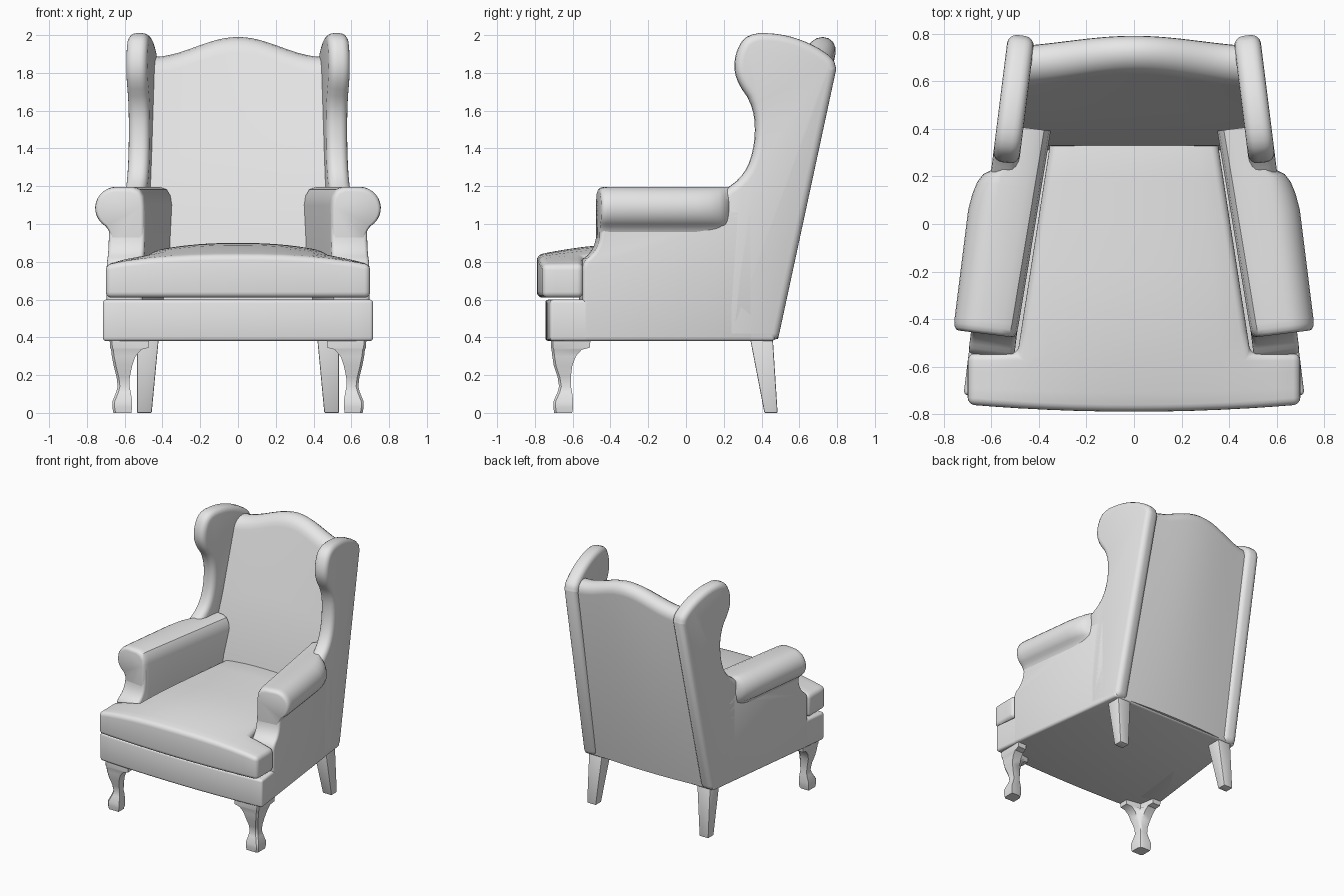
import bpy, bmesh, math

cube = bpy.data.objects.get("Cube")
if cube:
    bpy.data.objects.remove(cube, do_unlink=True)

GREY = 0.8
fabric = bpy.data.materials.new("light_grey")
fabric.use_nodes = True
fabric.diffuse_color = (GREY, GREY, GREY, 1)
for node in fabric.node_tree.nodes:
    if node.type == 'BSDF_PRINCIPLED':
        node.inputs["Base Color"].default_value = (GREY, GREY, GREY, 1)


def finish(bm, name, bevel=0, segments=4, mirror=False):
    """Round the sharp edges, then make a smooth-shaded object."""
    bmesh.ops.recalc_face_normals(bm, faces=bm.faces)
    if bevel:
        sharp = [e for e in bm.edges if e.calc_face_angle(0) > math.radians(50)]
        bmesh.ops.bevel(bm, geom=sharp, offset=bevel, offset_type='OFFSET',
                        segments=segments, profile=0.5, affect='EDGES',
                        clamp_overlap=False)
    mesh = bpy.data.meshes.new(name)
    bm.to_mesh(mesh)
    bm.free()
    mesh.materials.append(fabric)
    obj = bpy.data.objects.new(name, mesh)
    bpy.context.collection.objects.link(obj)
    bpy.ops.object.select_all(action='DESELECT')
    obj.select_set(True)
    bpy.context.view_layer.objects.active = obj
    bpy.ops.object.shade_smooth_by_angle(angle=math.radians(35))
    if mirror:
        obj.modifiers.new("mirror", 'MIRROR').use_mirror_merge = False
    return obj


def loft(rings):
    """Closed rings of points joined in order, with both ends capped."""
    bm = bmesh.new()
    loops = [[bm.verts.new(p) for p in ring] for ring in rings]
    n = len(loops[0])
    for a, b in zip(loops, loops[1:]):
        for i in range(n):
            j = (i + 1) % n
            bm.faces.new((a[i], a[j], b[j], b[i]))
    bm.faces.new(loops[0])
    bm.faces.new(loops[-1])
    return bm


def smooth(points, rounds=2):
    """Corner cutting on an open path, ends kept."""
    for _ in range(rounds):
        cut = [points[0]]
        for (a, b), (c, d) in zip(points, points[1:]):
            cut += [(a * .75 + c * .25, b * .75 + d * .25),
                    (a * .25 + c * .75, b * .25 + d * .75)]
        points = cut + [points[-1]]
    return points


def side(offset, along, z):
    """Point measured from the outer side plane, which splays to the front."""
    return (0.53 + 0.125 * (0.78 - along) + offset, along + 0.125 * offset, z)


def panel(outline, thickness, skin):
    return loft([[side(o, v, z) for v, z in outline] for o in (skin, -thickness)])


# Wings: one tall side panel each, straight at the back and curved in front
wing_front = smooth([(0.80, 1.82), (0.785, 1.88), (0.66, 1.96), (0.50, 2.01),
                     (0.33, 2.01), (0.265, 1.90), (0.265, 1.77), (0.37, 1.62),
                     (0.375, 1.42), (0.32, 1.26), (0.20, 1.17)])
finish(panel([(0.49, 0.38)] + wing_front + [(0.20, 0.38)], 0.11, 0.002),
       "side_wings", 0.04, mirror=True)

# Lower arm panels with a curved front edge
arm_front = smooth([(-0.45, 1.08), (-0.45, 0.93), (-0.48, 0.85),
                    (-0.545, 0.80), (-0.545, 0.72)])
finish(panel([(0.36, 0.38), (0.36, 1.08)] + arm_front + [(-0.545, 0.38)],
             0.19, 0.002), "arm_panels", 0.02, 3, mirror=True)


# Rolled arms: one cross-section swept back and blended into the wing
def arm_ring(along, bulge, shrink):
    inner = -0.19 - 0.04 * (along + 0.45)
    section = [(inner, 0.75), (inner, 1.10), (inner + 0.008, 1.15),
               (inner + 0.028, 1.183), (inner + 0.065, 1.197)]
    for k in range(13):
        a = math.radians(90 - 12.5 * k)
        section.append((-0.035 + 0.112 * math.cos(a), 1.085 + 0.112 * math.sin(a)))
    section += [(0.005, 0.965), (-0.01, 0.93), (-0.02, 0.75)]
    ring = []
    for o, z in section:
        if o > -0.06:
            o = -0.06 + (o + 0.06) * bulge
        ring.append(side(-0.06 + (o + 0.06) * shrink, along,
                         1.03 + (z - 1.03) * shrink))
    return ring


arm_stations = [(-0.455, 1, 0.84), (-0.451, 1, 0.91), (-0.442, 1, 0.96),
                (-0.425, 1, 0.99), (-0.40, 1, 1), (-0.15, 1, 1), (0.05, 1, 1),
                (0.12, 0.93, 1), (0.17, 0.83, 1), (0.205, 0.68, 1),
                (0.23, 0.42, 1), (0.26, 0.35, 1), (0.42, 0.3, 1)]
finish(loft([arm_ring(*s) for s in arm_stations]), "rolled_arms", mirror=True)

# Seat base: tapered box with a gently bowed front
base_outline = [(0.57, 0.47), (-0.57, 0.47)]
for k in range(-8, 9):
    base_outline.append((0.7175 * k / 8, -0.745 + 0.025 * (k / 8) ** 2))
finish(loft([[(x, y, z) for x, y in base_outline] for z in (0.38, 0.60)]),
       "seat_base", 0.018, 3)


# T-shaped cushion with a crowned top
def cushion_point(row_y, k):
    inner = 0.49 - 0.155 * max(0, row_y + 0.545)
    if abs(k) <= 4:
        x = k / 4 * inner
    else:
        x = math.copysign(inner + (abs(k) - 4) / 2 * (0.70 - inner), k)
    forward = max(0, min(1, (-0.545 - row_y) / 0.245))
    y = row_y + 0.03 * forward * (x / 0.7) ** 2
    rise = 1 - 0.55 * (max(0, -0.2 - y) / 0.59) ** 2
    return x, y, 0.785 + 0.115 * rise * (1 - (abs(x) / 0.7) ** 2.3)


bm = bmesh.new()
rows = [-0.79, -0.71, -0.63, -0.545, -0.45, -0.32, -0.18, 0, 0.18, 0.36]
cells, border = [], set()
for r in range(len(rows) - 1):
    reach = 6 if r < 3 else 4
    for k in range(-reach, reach):
        cell = [(r, k), (r, k + 1), (r + 1, k + 1), (r + 1, k)]
        cells.append(cell)
        border |= set(zip(cell, cell[1:] + cell[:1]))
top, bottom = {}, {}
for key in {c for cell in cells for c in cell}:
    x, y, z = cushion_point(rows[key[0]], key[1])
    top[key] = bm.verts.new((x, y, z))
    bottom[key] = bm.verts.new((x, y, 0.61))
for cell in cells:
    bm.faces.new([top[c] for c in cell])
    bm.faces.new([bottom[c] for c in reversed(cell)])
for a, b in border:
    if (b, a) not in border:
        bm.faces.new((top[b], top[a], bottom[a], bottom[b]))
finish(bm, "seat_cushion", 0.03)


# Backrest: leaning, tapered slab with a humped, rounded top
def back_ring(x):
    crest = 1.885 + 0.0525 * (1 + math.cos(math.pi * min(1, abs(x) / 0.45)))
    bow = -0.02 * (x / 0.45) ** 2
    shoulder = crest - 0.085
    front = 0.33 + 0.3 * (shoulder - 0.9)
    rear = 0.487 + 0.2 * (shoulder - 0.38)
    ring = [(x, 0.30, 0.39), (x, 0.33, 0.9), (x, 0.33 + 0.15 * (shoulder - 0.9),
                                             (shoulder + 0.9) / 2)]
    ring[2] = (x, (0.33 + front) / 2, (shoulder + 0.9) / 2)
    for k in range(9):
        a = math.pi * (1 - k / 8)
        ring.append((x, (front + rear) / 2 + (rear - front) / 2 * math.cos(a)
                     + bow + 0.012 * math.sin(a), shoulder + 0.085 * math.sin(a)))
    return ring + [(x, 0.487 + bow, 0.39)]


finish(loft([back_ring(0.48 * k / 12) for k in range(-12, 13)]), "backrest")


# Front legs: curved, with a bracket top, a slim ankle and a wider foot
def leg_ring(z, outer, front, w, t, d):
    c = 0.012
    corner = [(c, 0), (w, 0), (w, t), (d, d), (t, w), (0, w), (0, c)]
    return [(outer - a, front + b, z) for a, b in corner]


finish(loft([leg_ring(*s) for s in (
    (0.39, 0.68, -0.715, 0.21, 0.07, 0.09),
    (0.345, 0.677, -0.715, 0.205, 0.07, 0.09),
    (0.335, 0.672, -0.712, 0.16, 0.075, 0.095),
    (0.30, 0.668, -0.708, 0.125, 0.075, 0.095),
    (0.25, 0.658, -0.70, 0.098, 0.07, 0.085),
    (0.19, 0.643, -0.68, 0.07, 0.052, 0.066),
    (0.14, 0.637, -0.672, 0.063, 0.045, 0.058),
    (0.11, 0.645, -0.68, 0.077, 0.055, 0.07),
    (0.06, 0.665, -0.702, 0.105, 0.072, 0.095),
    (0.03, 0.665, -0.702, 0.105, 0.072, 0.095),
    (0, 0.66, -0.698, 0.095, 0.068, 0.085))]), "front_legs", mirror=True)

# Back legs: plain square tapers raked backwards
finish(loft([[(x0, y0, z), (x1, y0, z), (x1, y1, z), (x0, y1, z)]
             for z, x0, x1, y0, y1 in ((0.39, 0.42, 0.535, 0.34, 0.46),
                                       (0, 0.457, 0.535, 0.415, 0.485))]),
       "back_legs", 0.006, 2, mirror=True)
